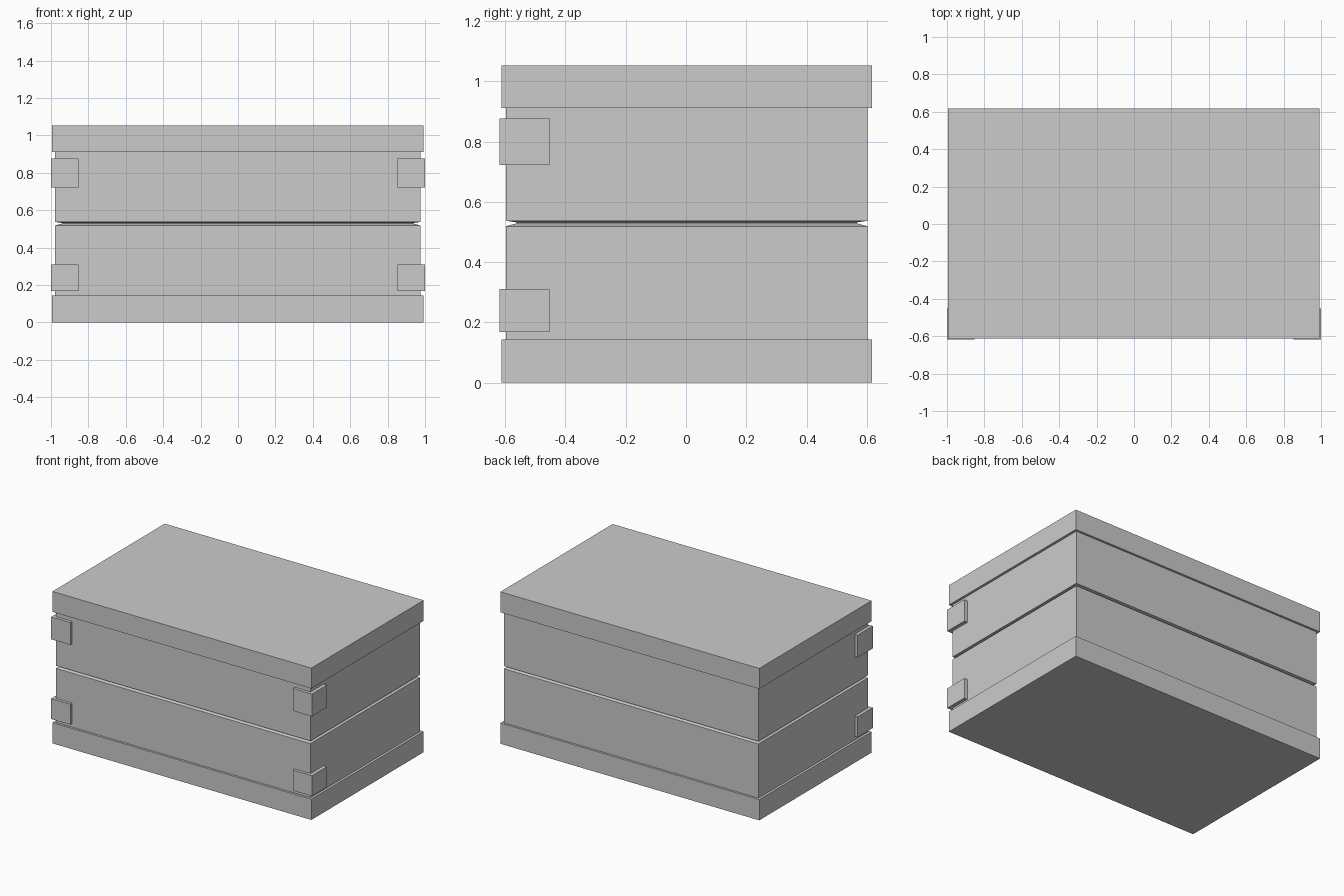
import bpy, bmesh

if "Cube" in bpy.data.objects:
    bpy.data.objects.remove(bpy.data.objects["Cube"])

CY = 0.0025  # the chest sits a hair behind the bracket fronts
CX = -0.0015


def new_object(name, bm):
    bmesh.ops.recalc_face_normals(bm, faces=bm.faces)
    mesh = bpy.data.meshes.new(name)
    bm.to_mesh(mesh)
    bm.free()
    obj = bpy.data.objects.new(name, mesh)
    bpy.context.collection.objects.link(obj)
    return obj


def loft(name, levels):
    """Stack rectangles (half x, half y, z) and cap the first one."""
    bm = bmesh.new()
    rings = []
    for hx, hy, z in levels:
        rings.append([bm.verts.new((CX + sx * hx, CY + sy * hy, z))
                      for sx, sy in ((-1, -1), (1, -1), (1, 1), (-1, 1))])
    bm.faces.new(rings[0])
    for a, b in zip(rings, rings[1:]):
        for i in range(4):
            j = (i + 1) % 4
            bm.faces.new((a[i], a[j], b[j], b[i]))
    return new_object(name, bm)


def bracket(name, side, z0, z1):
    """L-shaped plate wrapped around a front corner."""
    profile = [(0.853, -0.618), (1.0, -0.618), (1.0, -0.453),
               (0.968, -0.453), (0.968, -0.59), (0.853, -0.59)]
    bm = bmesh.new()
    face = bm.faces.new([bm.verts.new((side * x, y, z0)) for x, y in profile])
    ext = bmesh.ops.extrude_face_region(bm, geom=[face], use_keep_orig=True)
    top = [v for v in ext["geom"] if isinstance(v, bmesh.types.BMVert)]
    bmesh.ops.translate(bm, verts=top, vec=(0, 0, z1 - z0))
    return new_object(name, bm)


TRIM = (0.993, 0.615)
WALL = (0.976, 0.600)
NECK = (0.938, 0.564)

# Lower half: floor trim, wall, sloped lip into the seam
loft("chest_base", [(*TRIM, 0.0), (*TRIM, 0.144), (*WALL, 0.144),
                    (*WALL, 0.519), (*NECK, 0.529), (*NECK, 0.531)])

# Upper half: top trim, wall, sloped lip into the seam
loft("chest_lid", [(*TRIM, 1.053), (*TRIM, 0.911), (*WALL, 0.911),
                   (*WALL, 0.537), (*NECK, 0.532), (*NECK, 0.531)])

# Corner brackets on both front corners
for side, label in ((-1, "left"), (1, "right")):
    bracket("lower_bracket_" + label, side, 0.169, 0.311)
    bracket("upper_bracket_" + label, side, 0.722, 0.877)
